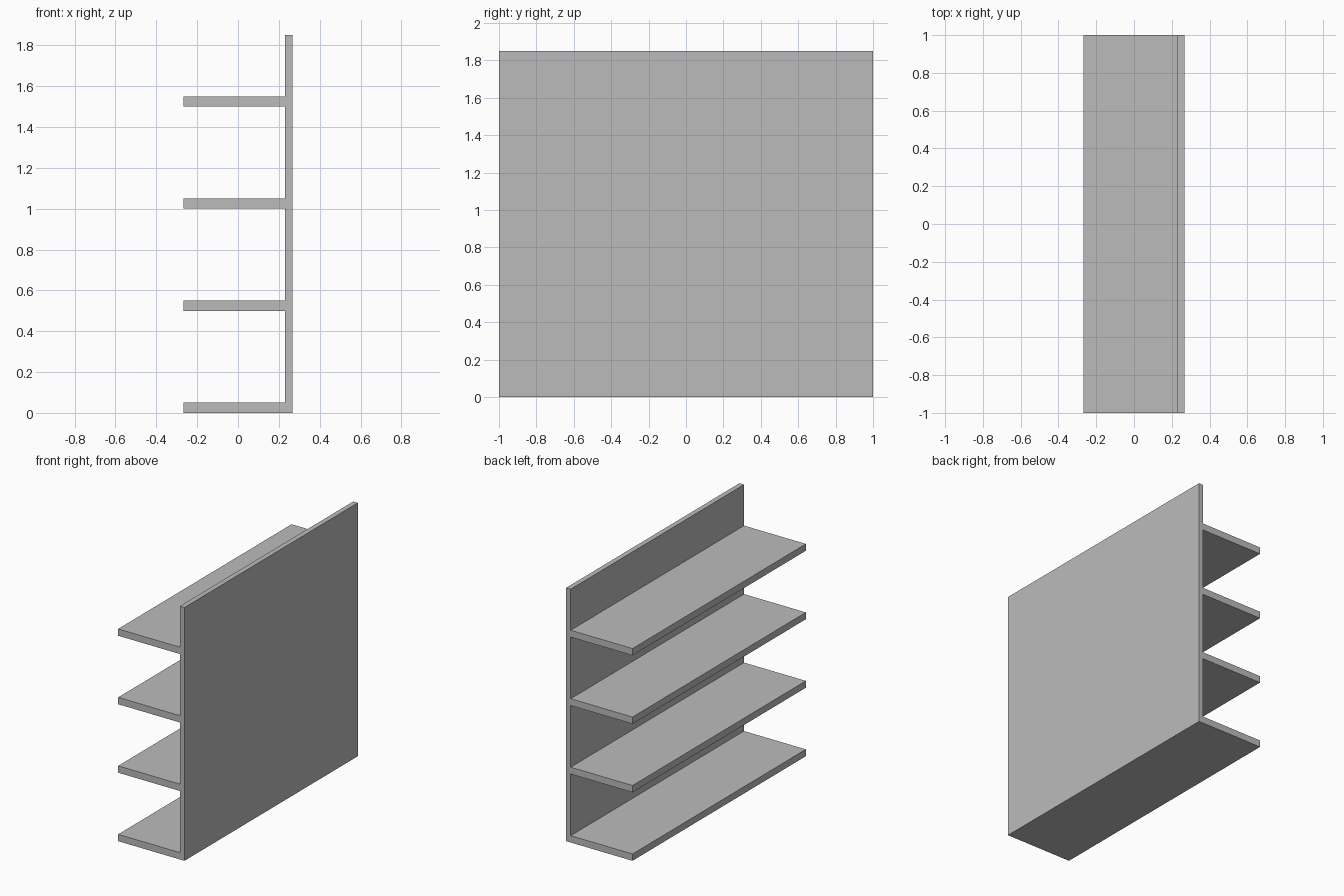
import bpy

cube = bpy.data.objects.get("Cube")
if cube:
    bpy.data.objects.remove(cube, do_unlink=True)

GREY = (0.5, 0.5, 0.5, 1.0)
grey = bpy.data.materials.new("plain_grey")
grey.use_nodes = True
grey.diffuse_color = GREY
grey.node_tree.nodes["Principled BSDF"].inputs["Base Color"].default_value = GREY

LENGTH, HEIGHT = 2.0, 1.85
OUTER = 0.268          # half of the overall depth
PANEL_FACE = 0.231     # shelf side of the upright panel
SHELF_THICKNESS, SHELF_SPACING = 0.05, 0.5


def box(name, x0, x1, z0, z1):
    """Full-length board spanning the given x and z ranges."""
    bpy.ops.mesh.primitive_cube_add(size=1, location=((x0 + x1) / 2, 0, (z0 + z1) / 2))
    obj = bpy.context.object
    obj.name = name
    obj.scale = (x1 - x0, LENGTH, z1 - z0)
    bpy.ops.object.transform_apply(location=False, rotation=False, scale=True)
    obj.data.materials.append(grey)
    return obj


# Upright panel
box("back_panel", PANEL_FACE, OUTER, 0, HEIGHT)

# Evenly spaced shelves
for i in range(4):
    z = i * SHELF_SPACING
    box(f"shelf_{i + 1}", -OUTER, PANEL_FACE, z, z + SHELF_THICKNESS)
